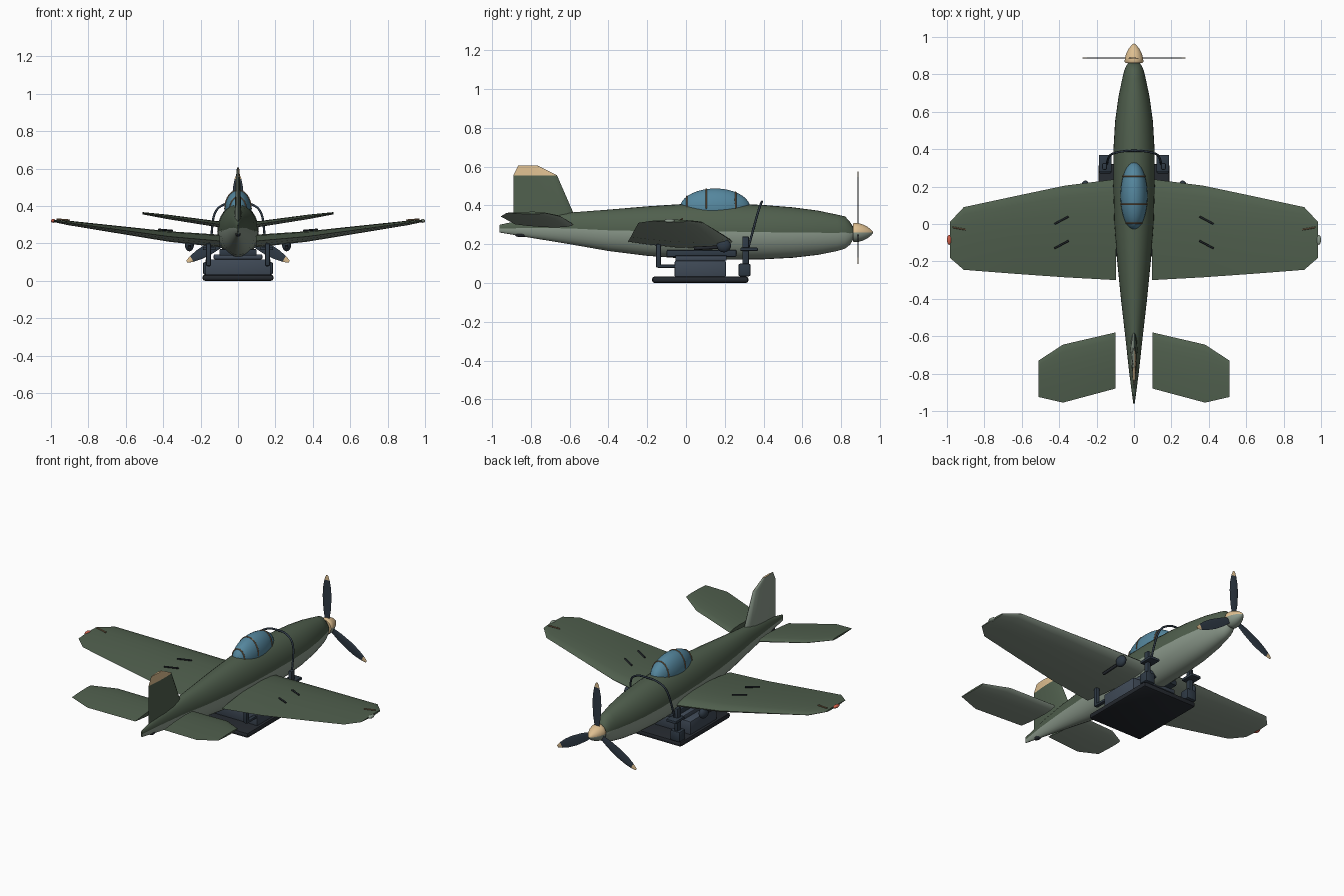
import bpy, bmesh, math
from mathutils import Vector

cube = bpy.data.objects.get("Cube")
if cube:
    bpy.data.objects.remove(cube, do_unlink=True)


def material(name, r, g, b):
    m = bpy.data.materials.new(name)
    m.use_nodes = True
    m.diffuse_color = (r, g, b, 1)
    m.node_tree.nodes["Principled BSDF"].inputs["Base Color"].default_value = (r, g, b, 1)
    return m


GREEN = material("olive green", .08, .115, .075)
GREY = material("pale grey green", .26, .32, .26)
CREAM = material("cream", .73, .52, .28)
GLASS = material("blue glass", .09, .24, .34)
SLATE = material("dark slate", .028, .042, .06)
STEEL = material("slate grey", .05, .068, .095)
BLACK = material("near black", .018, .022, .028)
TAN = material("tan frame", .24, .15, .08)
RED = material("red light", .65, .12, .07)


def finish(name, bm, mats, angle=40):
    bmesh.ops.recalc_face_normals(bm, faces=bm.faces[:])
    mesh = bpy.data.meshes.new(name)
    bm.to_mesh(mesh)
    bm.free()
    for m in mats:
        mesh.materials.append(m)
    ob = bpy.data.objects.new(name, mesh)
    bpy.context.collection.objects.link(ob)
    select(ob)
    bpy.ops.object.shade_smooth_by_angle(angle=math.radians(angle))
    return ob


def select(ob):
    bpy.ops.object.select_all(action='DESELECT')
    ob.select_set(True)
    bpy.context.view_layer.objects.active = ob


def loft(rings, rule):
    """Skin closed rings; rule(ring, segment) gives the material index."""
    bm = bmesh.new()
    rows = [[bm.verts.new(p) for p in ring] for ring in rings]
    n = len(rows[0])
    for i in range(len(rows) - 1):
        for j in range(n):
            k = (j + 1) % n
            f = bm.faces.new((rows[i][j], rows[i][k], rows[i + 1][k], rows[i + 1][j]))
            f.material_index = rule(i, j)
    bm.faces.new(rows[0]).material_index = rule(0, 0)
    bm.faces.new(rows[-1]).material_index = rule(len(rows) - 2, 0)
    return bm


def body(name, stations, mats, n=32):
    """Round body along y from (y, half width, bottom, top), upper and lower colours."""
    rings = []
    for y, w, lo, hi in stations:
        c, h = (lo + hi) / 2, (hi - lo) / 2
        rings.append([(w * math.cos(a), y, c + h * math.sin(a))
                      for a in (math.tau * j / n for j in range(n))])
    return finish(name, loft(rings, lambda i, j: int(j >= n // 2)), mats)


FOIL = [(.03, .45), (.12, .8), (.3, 1), (.55, .85), (.8, .45)]


def panel(name, stations, place, mats, tip=99):
    """Aerofoil from (span, lead, trail, half thickness); mats: upper, lower, upper tip, lower tip."""
    section = [(0, 0)] + FOIL + [(1, 0)] + [(c, -t) for c, t in reversed(FOIL)]
    half = len(FOIL) + 1
    rings = [[place(s, a + (b - a) * c, t * h) for c, t in section] for s, a, b, h in stations]
    rule = lambda i, j: int(j >= half) + (2 if i >= tip else 0)
    return finish(name, loft(rings, rule), mats)


def box(name, x, y, z, mat, bevel=.006):
    bm = bmesh.new()
    bmesh.ops.create_cube(bm, size=1)
    for v in bm.verts:
        v.co = [r[0] + (r[1] - r[0]) * (c + .5) for r, c in zip((x, y, z), v.co)]
    bmesh.ops.bevel(bm, geom=bm.edges[:], offset=bevel, segments=2, affect='EDGES', profile=.5)
    return finish(name, bm, [mat])


def tube(name, points, radius, mat, smooth=False):
    cu = bpy.data.curves.new(name, 'CURVE')
    cu.dimensions = '3D'
    cu.bevel_depth, cu.bevel_resolution, cu.use_fill_caps = radius, 2, True
    sp = cu.splines.new('NURBS' if smooth else 'POLY')
    sp.points.add(len(points) - 1)
    for p, q in zip(sp.points, points):
        p.co = (*q, 1)
    if smooth:
        sp.use_endpoint_u, sp.order_u = True, 3
    cu.materials.append(mat)
    ob = bpy.data.objects.new(name, cu)
    bpy.context.collection.objects.link(ob)
    select(ob)
    bpy.ops.object.convert(target='MESH')
    return ob


def ellipsoid(name, centre, radii, mat):
    bm = bmesh.new()
    bmesh.ops.create_uvsphere(bm, u_segments=32, v_segments=18, radius=1)
    for v in bm.verts:
        v.co = [c + r * p for c, r, p in zip(centre, radii, v.co)]
    return finish(name, bm, [mat])


# Fuselage and spinner, two-tone
body("fuselage", [
    (-.96, .004, .26, .30), (-.8, .025, .233, .335), (-.6, .047, .2, .363),
    (-.4, .07, .165, .378), (-.2, .09, .14, .395), (0, .105, .125, .408),
    (.2, .111, .12, .41), (.4, .11, .122, .402), (.55, .101, .13, .39),
    (.68, .083, .145, .373), (.78, .062, .165, .352), (.82, .052, .177, .343),
    (.845, .042, .197, .315), (.862, .03, .225, .29)], [GREEN, GREY])
body("spinner", [(y, r, .26 - r, .26 + r) for y, r in
     [(.86, .045), (.868, .05), (.885, .049), (.91, .042), (.935, .03), (.955, .014), (.965, .002)]],
     [CREAM, GREY])

# Wings, tailplanes and their fittings
for s, side in ((1, "left"), (-1, "right")):
    def wing_at(x, y, t):
        rise = .213 + max(0, x - .095) * .088 + max(0, x - .37) * .047
        return (s * x, y, rise + t)

    panel(side + "_wing", [(.095, .24, -.3, .034), (.37, .205, -.285, .028),
          (.64, .148, -.266, .02), (.91, .09, -.245, .012), (.985, .01, -.18, .006)],
          wing_at, [GREEN, GREY])
    panel(side + "_tailplane", [(.1, -.58, -.88, .016), (.38, -.645, -.955, .012),
          (.51, -.73, -.925, .006)],
          lambda x, y, t: (s * x, y, .302 + (x - .1) * .145 + t), [GREEN, GREY])
    for k, y in enumerate((.02, -.11)):
        tube(f"{side}_wing_strip_{k}", [wing_at(.35, y + .02, .033), wing_at(.425, y - .02, .03)],
             .005, BLACK)
    tube(side + "_tip_probe", [wing_at(.9, -.03, .016), wing_at(.97, -.018, .012)], .004, TAN)
    ellipsoid(side + "_tip_light", wing_at(.988, -.085, 0), (.012, .026, .01), GREY if s > 0 else RED)
    # Pod and arm below each wing
    ellipsoid(side + "_pod", (s * .26, .195, .192), (.024, .037, .034), SLATE)
    tube(side + "_pod_arm", [(s * .26, .18, .185), (s * .26, .04, .178)], .009, BLACK)
    tube(side + "_pod_mount", [(s * .26, .19, .19), (s * .25, .17, .225)], .01, SLATE)

# Fin with a painted cap on its left side
panel("tail_fin", [(.3, -.555, -.89, .018), (.36, -.58, -.89, .018), (.555, -.665, -.89, .011),
      (.605, -.765, -.865, .006)], lambda z, y, t: (t, y, z), [GREEN, GREY, CREAM, GREY], 2)
ellipsoid("tail_skid", (0, -.85, .248), (.014, .032, .012), BLACK)

# Three propeller blades with painted tips
for k in range(3):
    a = math.pi / 2 + k * math.tau / 3
    u, v = Vector((math.cos(a), 0, math.sin(a))), Vector((-math.sin(a), 0, math.cos(a)))
    panel(f"propeller_blade_{k}", [(r, w, -w, .003) for r, w in
          [(.03, .014), (.1, .026), (.18, .031), (.24, .027), (.285, .018), (.315, .007)]],
          lambda r, c, t: u * r + v * c + Vector((0, .887 + t, .26)),
          [SLATE, SLATE, CREAM, CREAM], 4)

# Canopy and frame hoops
CY, CZ, CR = .15, .385, (.072, .182, .102)
ellipsoid("canopy", (0, CY, CZ), CR, GLASS)
for k, y in enumerate((.005, .105, .255)):
    f = math.sqrt(1 - ((y - CY) / CR[1]) ** 2)
    arc = [math.pi * i / 20 for i in range(21)]
    tube(f"canopy_hoop_{k}", [(CR[0] * f * math.cos(a), y, CZ + CR[2] * f * math.sin(a)) for a in arc],
         .004, TAN)

# Belly cradle
box("cradle_base", (-.19, .19), (-.175, .322), (0, .034), BLACK, .014)
box("cradle_box", (-.175, .175), (-.058, .205), (.03, .115), STEEL)
box("cradle_shelf", (-.13, .13), (-.055, .21), (.115, .142), STEEL)
box("cradle_saddle", (-.1, .1), (-.1, .26), (.135, .17), SLATE)
for s, side in ((1, "left"), (-1, "right")):
    xs = sorted((s * .12, s * .188))
    post = sorted((s * .145, s * .17))
    box(side + "_front_block", xs, (.27, .333), (.034, .1), SLATE, .01)
    box(side + "_front_post", post, (.29, .325), (.09, .24), SLATE)
    box(side + "_front_bar", xs, (.28, .37), (.165, .182), SLATE, .004)
    box(side + "_rear_post", post, (-.155, -.13), (.08, .2), SLATE)
    box(side + "_rear_foot", post, (-.15, -.05), (.078, .095), SLATE)

# Strap arching over the fuselage
half = [(.145, .318, .17), (.142, .345, .27), (.125, .375, .38), (.06, .39, .418)]
tube("cradle_strap", half + [(0, .392, .42)] + [(-x, y, z) for x, y, z in reversed(half)],
     .006, SLATE, True)
